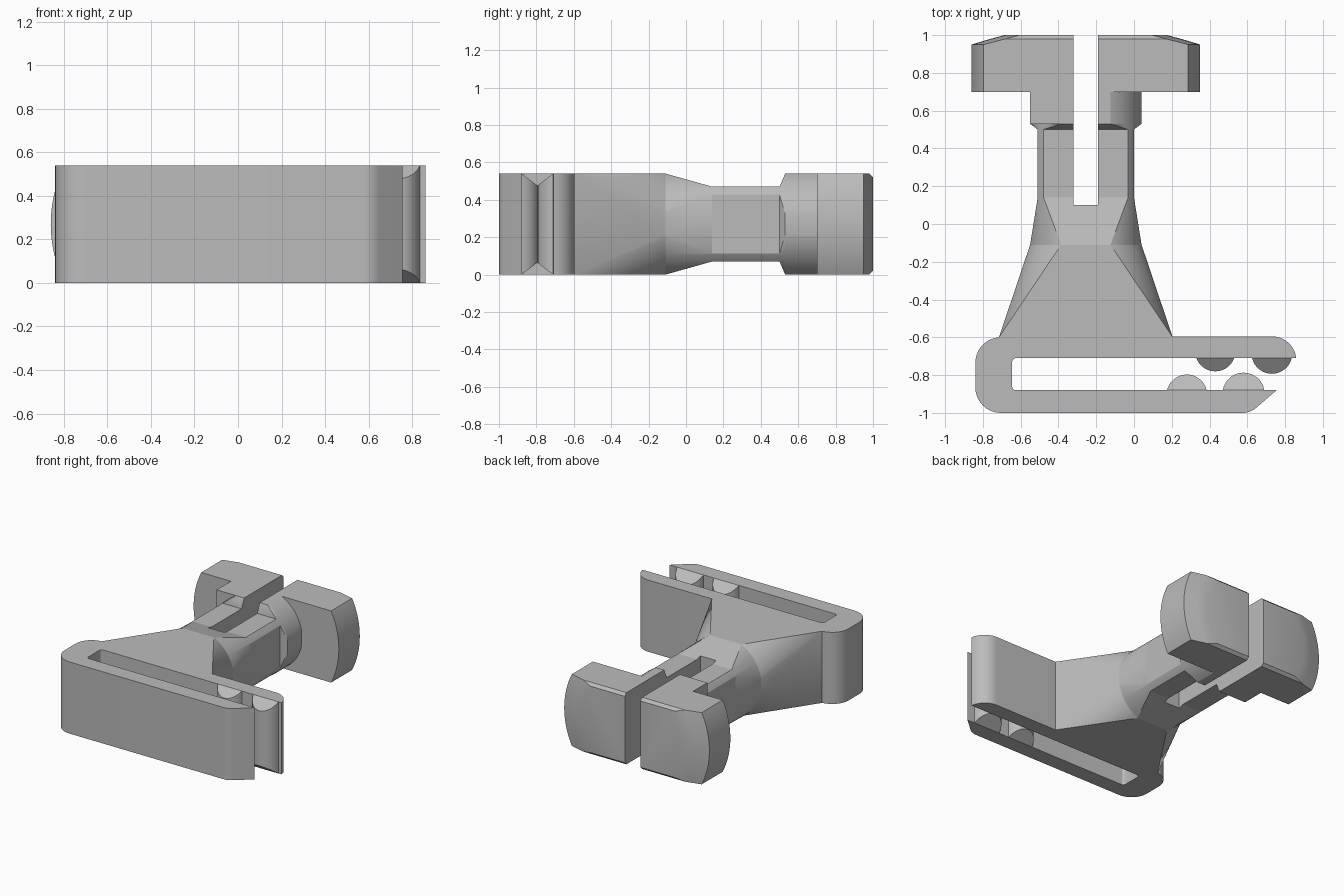
import bpy, bmesh, math
from mathutils import Vector

if "Cube" in bpy.data.objects:
    bpy.data.objects.remove(bpy.data.objects["Cube"])

HEIGHT = 0.54
MID = HEIGHT / 2
AXIS = -0.255          # x of the stem centre line
BIG = 100              # radius so large that the box clip wins

grey = bpy.data.materials.new("plain_grey")
grey.use_nodes = True
grey.diffuse_color = (0.5, 0.5, 0.5, 1)
grey.node_tree.nodes["Principled BSDF"].inputs["Base Color"].default_value = (0.5, 0.5, 0.5, 1)


def finish(name, bm):
    """Turn a bmesh into a named, shaded object."""
    bmesh.ops.recalc_face_normals(bm, faces=bm.faces)
    mesh = bpy.data.meshes.new(name)
    bm.to_mesh(mesh)
    bm.free()
    mesh.materials.append(grey)
    obj = bpy.data.objects.new(name, mesh)
    bpy.context.collection.objects.link(obj)
    return obj


def smooth(obj):
    bpy.ops.object.select_all(action="DESELECT")
    obj.select_set(True)
    bpy.context.view_layer.objects.active = obj
    bpy.ops.object.shade_smooth_by_angle(angle=math.radians(25))


def hull(name, points):
    """Convex solid around points, with flat areas merged."""
    bm = bmesh.new()
    for p in points:
        bm.verts.new(p)
    bmesh.ops.remove_doubles(bm, verts=bm.verts, dist=0.0005)
    result = bmesh.ops.convex_hull(bm, input=bm.verts)
    spare = {g for g in result["geom_interior"] + result["geom_unused"]
             if isinstance(g, bmesh.types.BMVert) and g.is_valid}
    bmesh.ops.delete(bm, geom=list(spare), context="VERTS")
    bmesh.ops.dissolve_limit(bm, angle_limit=0.005, verts=bm.verts, edges=bm.edges)
    return finish(name, bm)


def section(y, radius, half_w, half_h, square_left=False):
    """Circle across the stem, clipped to a box; optionally square on one side."""
    points = []
    for side_x in (1, -1):
        r = BIG if square_left and side_x < 0 else radius
        corner = [(half_w, half_h)]
        if r < math.hypot(half_w, half_h):
            low = math.acos(min(1, half_w / r))
            high = math.asin(min(1, half_h / r))
            corner = [(r * math.cos(a), r * math.sin(a))
                      for a in (low + (high - low) * i / 12 for i in range(13))]
        for dx, dz in corner:
            for side_z in (1, -1):
                points.append(Vector((AXIS + side_x * dx, y, MID + side_z * dz)))
    return points


def arc(cx, cy, r, start, end, steps=10):
    angles = [math.radians(start + (end - start) * i / steps) for i in range(steps + 1)]
    return [(cx + r * math.cos(a), cy + r * math.sin(a)) for a in angles]


# Open clip bracket, extruded from its plan outline
outline = (arc(0.73, -0.725, 0.13, 7, 90)
           + arc(-0.705, -0.735, 0.135, 90, 180)
           + arc(-0.705, -0.865, 0.135, 180, 270)
           + arc(0.575, -0.89, 0.11, 270, 310)
           + [(0.755, -0.88)]
           + arc(-0.625, -0.86, 0.02, 270, 180, 4)
           + arc(-0.625, -0.73, 0.02, 180, 90, 4)
           + [(0.86, -0.71)])
bm = bmesh.new()
base = bm.faces.new([bm.verts.new((x, y, 0)) for x, y in outline])
lifted = bmesh.ops.extrude_face_region(bm, geom=[base])["geom"]
bmesh.ops.translate(bm, vec=(0, 0, HEIGHT),
                    verts=[g for g in lifted if isinstance(g, bmesh.types.BMVert)])
smooth(finish("clip_bracket", bm))


# Rounded gripping ridges with sloping ends
def ridge(name, x, y, direction, half_width, depth):
    r = (half_width ** 2 + depth ** 2) / (2 * depth)
    spread = math.asin(min(1, half_width / r))
    points = []
    for i in range(17):
        a = spread * (i / 8 - 1)
        rise = r * math.cos(a) - (r - depth)
        for z in (0.75 * rise, HEIGHT - 0.75 * rise):
            points.append((x + r * math.sin(a), y + direction * rise, z))
    smooth(hull(name, points))


ridge("back_inner_ridge", 0.43, -0.71, -1, 0.10, 0.07)
ridge("back_outer_ridge", 0.73, -0.71, -1, 0.105, 0.083)
ridge("front_inner_ridge", 0.28, -0.88, 1, 0.105, 0.083)
ridge("front_outer_ridge", 0.58, -0.88, 1, 0.11, 0.093)

# Stem and head, from the bracket backwards
shoulder = section(-0.11, 0.3, 0.295, MID)
neck_front = section(0.14, 0.3, 0.255, 0.2)
neck_back = section(0.5, 0.3, 0.255, 0.2)
collar_front = section(0.53, 0.3, 0.295, MID)
parts = [
    hull("tapered_shoulder", section(-0.6, BIG, 0.46, MID) + shoulder),
    hull("neck_taper", shoulder + neck_front),
    hull("neck", neck_front + neck_back),
    hull("collar_flare", neck_back + collar_front),
    hull("collar", section(0.53, 0.3, 0.295, MID, True)
         + section(0.7, 0.3, 0.295, MID, True)),
    hull("locking_head", section(0.7, 0.605, 0.605, MID)
         + section(0.95, 0.605, 0.605, MID)
         + section(0.98, 0.505, 0.505, MID)
         + section(1.0, 0.43, 0.43, MID - 0.02)),
]

# Slot that splits the stem into two springy prongs
cutter = hull("slot_cutter", [(x, y, z) for x in (-0.32, -0.19)
                              for y in (0.1, 1.2) for z in (-0.2, 0.8)])
cutter.hide_render = True
for part in parts[1:]:
    cut = part.modifiers.new("slot", "BOOLEAN")
    cut.operation = "DIFFERENCE"
    cut.solver = "EXACT"
    cut.object = cutter
    bpy.context.view_layer.objects.active = part
    bpy.ops.object.modifier_apply(modifier=cut.name)
bpy.data.objects.remove(cutter)
for part in parts:
    smooth(part)
